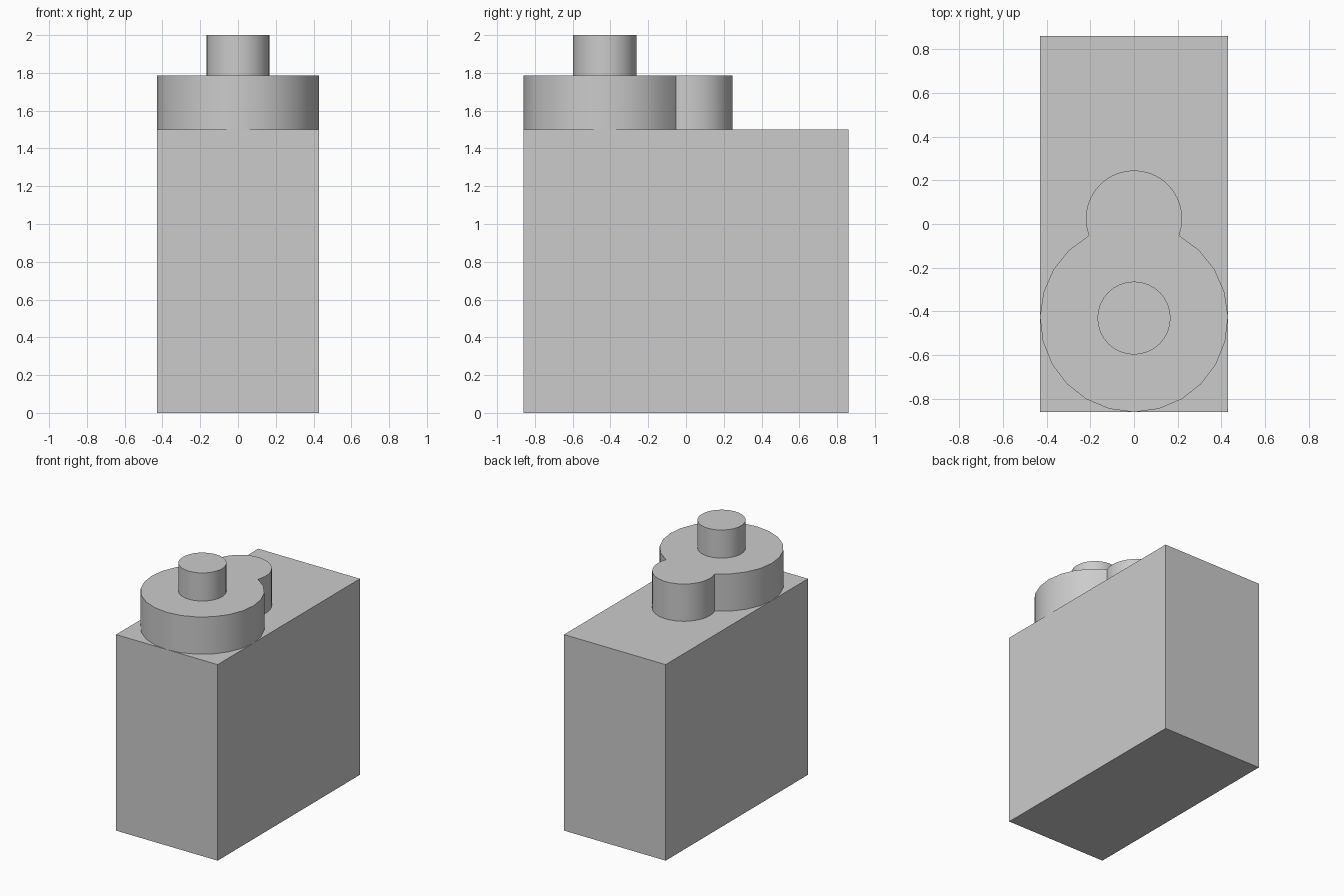
import bpy
import bmesh
from math import sin, cos, acos, asin, pi, radians

cube = bpy.data.objects.get("Cube")
if cube:
    bpy.data.objects.remove(cube, do_unlink=True)

grey = bpy.data.materials.new("light_grey")
grey.use_nodes = True
colour = (0.6, 0.6, 0.6, 1)
grey.diffuse_color = colour
grey.node_tree.nodes["Principled BSDF"].inputs["Base Color"].default_value = colour


def arc(centre_y, radius, start, end, steps):
    """Points along an arc centred on x = 0, both ends included."""
    angles = [start + (end - start) * i / steps for i in range(steps + 1)]
    return [(radius * cos(a), centre_y + radius * sin(a)) for a in angles]


def prism(name, outline, bottom, top, smooth=True):
    """Extrude a closed outline upwards."""
    bm = bmesh.new()
    base = bm.faces.new([bm.verts.new((x, y, bottom)) for x, y in outline])
    extruded = bmesh.ops.extrude_face_region(bm, geom=[base], use_keep_orig=True)
    for v in extruded["geom"]:
        if isinstance(v, bmesh.types.BMVert):
            v.co.z = top
    bmesh.ops.recalc_face_normals(bm, faces=bm.faces)
    mesh = bpy.data.meshes.new(name)
    bm.to_mesh(mesh)
    bm.free()
    mesh.materials.append(grey)
    obj = bpy.data.objects.new(name, mesh)
    bpy.context.collection.objects.link(obj)
    if smooth:
        bpy.ops.object.select_all(action="DESELECT")
        obj.select_set(True)
        bpy.context.view_layer.objects.active = obj
        bpy.ops.object.shade_smooth_by_angle(angle=radians(30))
    return obj


half_width, half_length = 0.43, 0.86
block_top, cover_top, post_top = 1.5, 1.785, 2.0

# Rectangular block
prism("block", [(-half_width, -half_length), (half_width, -half_length),
                (half_width, half_length), (-half_width, half_length)],
      0, block_top, smooth=False)

# Keyhole-shaped cover: a large and a small round lobe joined in one outline
big_y, big_r = -0.43, 0.43
small_y, small_r = 0.025, 0.22
gap = small_y - big_y
along = (gap ** 2 + big_r ** 2 - small_r ** 2) / (2 * gap)
off_axis = acos(along / big_r)
small_start = asin((along - gap) / small_r)
large_lobe = arc(big_y, big_r, pi / 2 + off_axis, 5 * pi / 2 - off_axis, 20)
small_lobe = arc(small_y, small_r, small_start, pi - small_start, 24)
prism("keyhole_cover", large_lobe + small_lobe[1:-1], block_top, cover_top)

# Round post on the large lobe
prism("post", arc(big_y, 0.167, 0, 2 * pi, 32)[:-1], cover_top, post_top)
